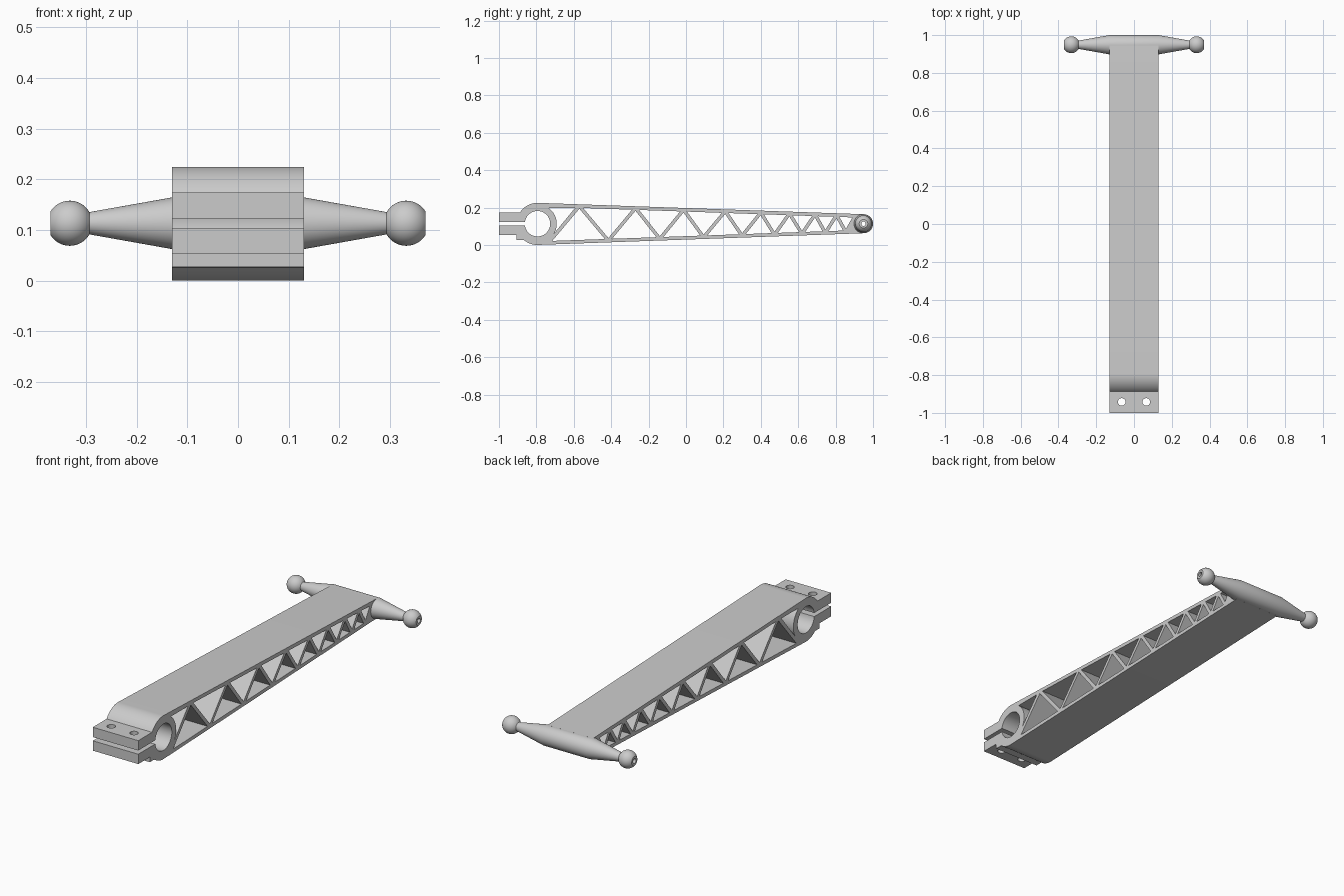
import bpy, bmesh
from math import sin, cos, radians, pi, sqrt
from mathutils import Matrix, Vector

if "Cube" in bpy.data.objects:
    bpy.data.objects.remove(bpy.data.objects["Cube"])

HALF_W = 0.13                 # half width of the arm
CY, CZ = -0.794, 0.1135       # clamp bore centre (y, z)
BAR_Y = 0.949                 # cross bar centre


def arc(r, a0, a1, n):
    """Points of an arc round the clamp bore."""
    return [(CY + r * cos(radians(a0 + (a1 - a0) * i / n)),
             CZ + r * sin(radians(a0 + (a1 - a0) * i / n))) for i in range(n + 1)]


def inset(tri, d):
    """Shrink a triangle evenly towards its incentre."""
    a, b, c = (Vector(p) for p in tri)
    la, lb, lc = (b - c).length, (c - a).length, (a - b).length
    per = la + lb + lc
    centre = (a * la + b * lb + c * lc) / per
    s = per / 2
    r = sqrt(s * (s - la) * (s - lb) * (s - lc)) / s
    return [centre + (p - centre) * (1 - d / r) for p in (a, b, c)]


def smooth(ob, angle=30):
    bpy.ops.object.select_all(action='DESELECT')
    ob.select_set(True)
    bpy.context.view_layer.objects.active = ob
    bpy.ops.object.shade_smooth_by_angle(angle=radians(angle))


def add_object(name, mesh):
    ob = bpy.data.objects.new(name, mesh)
    bpy.context.collection.objects.link(ob)
    return ob


def prism(name, loops):
    """Extrude y-z loops (outline plus holes) across the arm width."""
    cu = bpy.data.curves.new(name + "_profile", 'CURVE')
    cu.dimensions = '2D'
    cu.fill_mode = 'BOTH'
    cu.extrude = HALF_W
    for pts in loops:
        sp = cu.splines.new('POLY')
        sp.points.add(len(pts) - 1)
        for p, q in zip(sp.points, pts):
            p.co = (q[0], q[1], 0, 1)
        sp.use_cyclic_u = True
    tmp = add_object(name + "_profile", cu)
    dg = bpy.context.evaluated_depsgraph_get()
    me = bpy.data.meshes.new_from_object(tmp.evaluated_get(dg))
    bpy.data.objects.remove(tmp)
    me.transform(Matrix(((0, 0, 1, 0), (1, 0, 0, 0), (0, 1, 0, 0), (0, 0, 0, 1))))
    bm = bmesh.new()
    bm.from_mesh(me)
    bmesh.ops.remove_doubles(bm, verts=bm.verts, dist=1e-5)
    bmesh.ops.recalc_face_normals(bm, faces=bm.faces)
    bm.to_mesh(me)
    bm.free()
    return add_object(name, me)


# Arm outline: split clamp, bore, tapering skins
outline = [(-1, 0.123)] + arc(0.068, 172, -172, 48) + [(-1, 0.104), (-1, 0.053), (-0.906, 0.053), (-0.906, 0.027)]
outline += arc(0.1135, 230, 268, 10)
outline += [(BAR_Y - 0.004, 0.0625), (0.925, 0.1), (0.925, 0.127), (BAR_Y - 0.004, 0.1645)]
outline += arc(0.1115, 88, 147, 14) + [(-1, 0.174)]

# Truss openings between zigzag nodes
top_y = [-0.57, -0.27, -0.013, 0.21, 0.40, 0.553, 0.69, 0.805, 0.905]
bottom_y = [-0.735, -0.415, -0.14, 0.094, 0.30, 0.473, 0.62, 0.745, 0.855]
nodes = []
for b, t in zip(bottom_y, top_y):
    nodes.append((b, 0.010 + 0.0355 * (b + 0.79)))
    nodes.append((t, 0.215 - 0.0350 * (t + 0.79)))
holes = [inset(nodes[i:i + 3], 0.009) for i in range(len(nodes) - 2)]
holes.append(arc(0.103, 54, -30, 12) + [(-0.594, 0.197)])   # opening beside the clamp ring

arm = prism("truss_arm", [outline] + holes)

# Bolt holes through the clamp tabs
for x in (-0.065, 0.065):
    bm = bmesh.new()
    bmesh.ops.create_cone(bm, cap_ends=True, segments=32, radius1=0.02, radius2=0.02, depth=0.4,
                          matrix=Matrix.Translation((x, -0.942, 0.11)))
    me = bpy.data.meshes.new("bolt_cutter")
    bm.to_mesh(me)
    bm.free()
    cutter = add_object("bolt_cutter", me)
    cutter.hide_render = True
    mod = arm.modifiers.new("bolt_hole", 'BOOLEAN')
    mod.operation = 'DIFFERENCE'
    mod.solver = 'EXACT'
    mod.object = cutter
    bpy.context.view_layer.objects.active = arm
    bpy.ops.object.modifier_apply(modifier=mod.name)
    bpy.data.objects.remove(cutter)
smooth(arm)

# Cross bar: lathed tapered rod with drilled ball ends
BALL_X, BALL_R = 0.332, 0.0445
half = [(HALF_W, 0.051)]
for i in range(17):
    a = radians(150.4 + (31.4 - 150.4) * i / 16)
    half.append((BALL_X + BALL_R * cos(a), BALL_R * sin(a)))
half.append((0.37, 0.012))
profile = [(-x, r) for x, r in reversed(half)] + half
SEG = 64
bm = bmesh.new()
rings = [[bm.verts.new((x, BAR_Y + r * cos(2 * pi * k / SEG), CZ + r * sin(2 * pi * k / SEG)))
          for k in range(SEG)] for x, r in profile]
for i, ring in enumerate(rings):
    nxt = rings[(i + 1) % len(rings)]
    for k in range(SEG):
        j = (k + 1) % SEG
        bm.faces.new((ring[k], ring[j], nxt[j], nxt[k]))
bmesh.ops.recalc_face_normals(bm, faces=bm.faces)
me = bpy.data.meshes.new("ball_end_bar")
bm.to_mesh(me)
bm.free()
smooth(add_object("ball_end_bar", me), 25)
